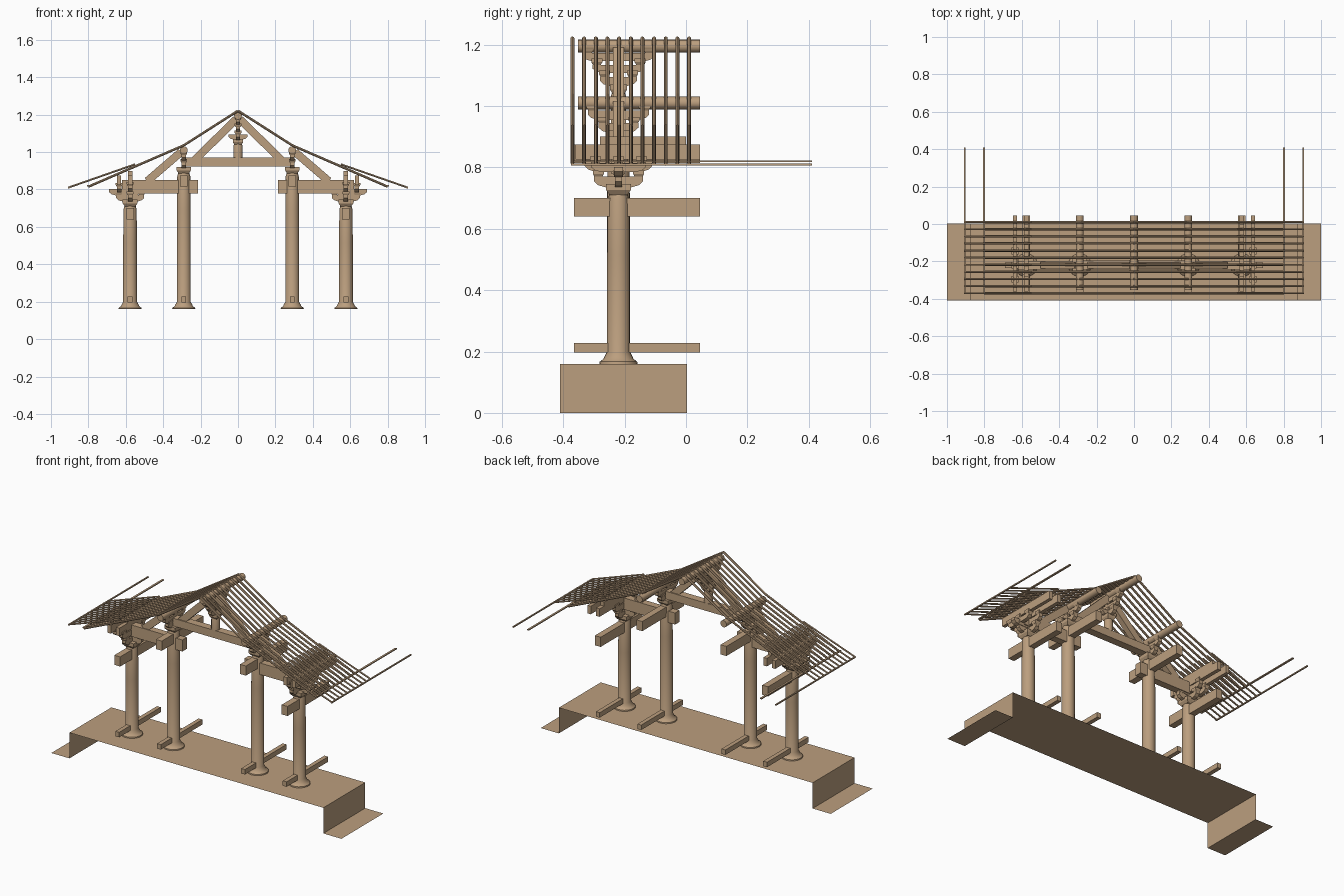
import bpy
import bmesh
import math
from mathutils import Vector

cube = bpy.data.objects.get("Cube")
if cube:
    bpy.data.objects.remove(cube, do_unlink=True)

wood = bpy.data.materials.new("tan_timber")
wood.use_nodes = True
TAN = (0.50, 0.345, 0.21, 1)
wood.diffuse_color = TAN
wood.node_tree.nodes["Principled BSDF"].inputs["Base Color"].default_value = TAN

YC = -0.22                 # row of columns
Y0, Y1 = -0.365, 0.045     # run of the long members


def finish(name, bm, smooth=False):
    bmesh.ops.recalc_face_normals(bm, faces=bm.faces)
    mesh = bpy.data.meshes.new(name)
    bm.to_mesh(mesh)
    bm.free()
    mesh.materials.append(wood)
    obj = bpy.data.objects.new(name, mesh)
    bpy.context.collection.objects.link(obj)
    if smooth:
        bpy.ops.object.select_all(action="DESELECT")
        obj.select_set(True)
        bpy.context.view_layer.objects.active = obj
        bpy.ops.object.shade_smooth_by_angle(angle=math.radians(40))
    return obj


def prism(name, profile, to_world, half):
    """Extrude a 2D profile between -half and +half."""
    bm = bmesh.new()
    rings = [[bm.verts.new(to_world(u, v, s)) for u, v in profile] for s in (-half, half)]
    bm.faces.new(rings[0])
    bm.faces.new(rings[1])
    n = len(profile)
    for i in range(n):
        j = (i + 1) % n
        bm.faces.new((rings[0][i], rings[0][j], rings[1][j], rings[1][i]))
    return finish(name, bm)


def box(name, x0, x1, y0, y1, z0, z1):
    rect = [(x0, z0), (x1, z0), (x1, z1), (x0, z1)]
    mid, half = (y0 + y1) / 2, (y1 - y0) / 2
    return prism(name, rect, lambda u, v, s: (u, mid + s, v), half)


def arm(name, x, y, z, length, height, width, axis):
    """Boat-shaped bracket arm with rounded lower ends."""
    a, c = length / 2, min(height * 1.1, length / 3)
    side = [(a, height), (a, height * 0.55), (a - c * 0.35, height * 0.2), (a - c, 0)]
    profile = side + [(-u, v) for u, v in reversed(side)]
    if axis == "x":
        return prism(name, profile, lambda u, v, s: (x + u, y + s, z + v), width / 2)
    return prism(name, profile, lambda u, v, s: (x + s, y + u, z + v), width / 2)


def block(name, x, y, z, size, height):
    """Square bearing block, tapered in its lower half."""
    bm = bmesh.new()
    rings = []
    for r, h in ((size * 0.36, 0), (size * 0.5, height * 0.45), (size * 0.5, height)):
        rings.append([bm.verts.new((x + i * r, y + j * r, z + h))
                      for i, j in ((-1, -1), (1, -1), (1, 1), (-1, 1))])
    bm.faces.new(rings[0])
    bm.faces.new(rings[-1])
    for a, b in zip(rings, rings[1:]):
        for i in range(4):
            j = (i + 1) % 4
            bm.faces.new((a[i], a[j], b[j], b[i]))
    return finish(name, bm)


def lathe(name, x, y, profile, sides=24):
    bm = bmesh.new()
    rings = [[bm.verts.new((x + r * math.cos(math.tau * k / sides),
                            y + r * math.sin(math.tau * k / sides), z))
              for k in range(sides)] for r, z in profile]
    bm.faces.new(rings[0])
    bm.faces.new(rings[-1])
    for a, b in zip(rings, rings[1:]):
        for i in range(sides):
            j = (i + 1) % sides
            bm.faces.new((a[i], a[j], b[j], b[i]))
    return finish(name, bm, True)


def rod(name, p, q, radius, sides=8):
    p, q = Vector(p), Vector(q)
    turn = (q - p).to_track_quat("Z", "Y").to_matrix().to_4x4()
    turn.translation = (p + q) / 2
    bm = bmesh.new()
    bmesh.ops.create_cone(bm, cap_ends=True, segments=sides, radius1=radius,
                          radius2=radius, depth=(q - p).length, matrix=turn)
    return finish(name, bm, True)


def strut(name, p, q, height, width):
    """Sloping rectangular timber in the frame plane."""
    p, q = Vector(p), Vector(q)
    d = (q - p).normalized() * height / 2
    n = Vector((-d.y, d.x))
    return prism(name, [p + n, q + n, q - n, p - n],
                 lambda u, v, s: (u, YC + s, v), width / 2)


# Base: one open folded sheet
bm = bmesh.new()
fold = [(-1, 0), (-0.875, 0), (-0.875, 0.16), (0.875, 0.16), (0.875, 0), (1, 0)]
edges = [[bm.verts.new((x, y, z)) for x, z in fold] for y in (-0.41, 0.003)]
for i in range(len(fold) - 1):
    bm.faces.new((edges[0][i], edges[0][i + 1], edges[1][i + 1], edges[1][i]))
finish("base_platform", bm)


def column(name, x, top):
    foot = [(0.062, 0.16), (0.061, 0.167), (0.049, 0.176), (0.045, 0.185), (0.037, 0.2)]
    lathe(name, x, YC, foot + [(0.037, top - 0.2), (0.035, top - 0.02), (0.029, top)])
    box(name + "_floor_rail", x - 0.013, x + 0.013, Y0, Y1, 0.197, 0.228)
    box(name + "_head_rail", x - 0.02, x + 0.02, Y0, Y1, top - 0.075, top - 0.015)


def arm_with_blocks(name, x, z, length, height, axis="y", size=0.036):
    arm(name, x, YC, z, length, height, 0.024, axis)
    for t in (-1, 0, 1):
        d = t * (length / 2 - size * 0.4)
        dx, dy = (d, 0) if axis == "x" else (0, d)
        block(name + "_block", x + dx, YC + dy, z + height, size, 0.02)


for side, s in (("left", 1), ("right", -1)):
    # Outer column with its eave bracket set
    x = 0.577 * s
    column(side + "_outer_column", x, 0.715)
    block(side + "_outer_capital", x, YC, 0.71, 0.08, 0.036)
    arm_with_blocks(side + "_lower_bracket", x, 0.735, 0.16, 0.035)
    arm_with_blocks(side + "_cross_bracket", x, 0.735, 0.15, 0.035, "x")
    arm_with_blocks(side + "_upper_bracket", x, 0.785, 0.22, 0.035)
    arm(side + "_eave_cantilever", 0.60 * s, YC, 0.768, 0.18, 0.034, 0.03, "x")
    arm_with_blocks(side + "_eave_bracket", 0.636 * s, 0.785, 0.18, 0.03)
    box(side + "_outer_eave_purlin", 0.636 * s - 0.011, 0.636 * s + 0.011, -0.36, Y1, 0.825, 0.875)
    box(side + "_inner_eave_purlin", x - 0.012, x + 0.012, -0.36, Y1, 0.825, 0.875)
    box(side + "_eave_cap_rail", x - 0.012, x + 0.012, -0.28, 0.0, 0.87, 0.9)

    # Aisle tie beam running through the inner column
    xa, xb = sorted((0.214 * s, 0.62 * s))
    box(side + "_aisle_beam", xa, xb, YC - 0.022, YC + 0.022, 0.778, 0.85)

    # Inner column, bracket set and middle purlin
    x = 0.29 * s
    column(side + "_inner_column", x, 0.89)
    block(side + "_inner_capital", x, YC, 0.885, 0.075, 0.035)
    arm_with_blocks(side + "_inner_lower_bracket", x, 0.912, 0.13, 0.032)
    arm_with_blocks(side + "_inner_upper_bracket", x, 0.955, 0.2, 0.03)
    rod(side + "_middle_purlin", (x, -0.352, 1.01), (x, Y1, 1.01), 0.021, 16)

    # Sloping braces
    strut(side + "_upper_brace", (0.235 * s, 0.955), (0.01 * s, 1.175), 0.042, 0.035)
    strut(side + "_lower_brace", (0.485 * s, 0.845), (0.305 * s, 1.0), 0.042, 0.035)

    # Rafters and eave battens
    for i in range(11):
        y = -0.37 + i * 0.038
        rod(side + "_upper_rafter", (0, y, 1.221), (0.29 * s, y, 1.036), 0.0065)
        rod(side + "_lower_rafter", (0.29 * s, y, 1.036), (0.8 * s, y, 0.815), 0.0065)
        rod(side + "_flying_rafter", (0.55 * s, y, 0.935), (0.908 * s, y, 0.81), 0.005)
    box(side + "_inner_eave_batten", 0.802 * s - 0.006, 0.802 * s + 0.006, -0.375, 0.41, 0.817, 0.823)
    box(side + "_outer_eave_batten", 0.906 * s - 0.004, 0.906 * s + 0.004, -0.375, 0.41, 0.806, 0.813)

# Central tie beam, king post and ridge
box("central_beam", -0.29, 0.29, YC - 0.024, YC + 0.024, 0.922, 0.97)
lathe("king_post", 0, YC, [(0.025, 0.965), (0.025, 1.03), (0.021, 1.045)])
block("king_post_capital", 0, YC, 1.04, 0.055, 0.03)
arm("ridge_cross_bracket", 0, YC, 1.065, 0.1, 0.03, 0.024, "x")
arm_with_blocks("ridge_lower_bracket", 0, 1.065, 0.12, 0.03)
arm_with_blocks("ridge_middle_bracket", 0, 1.108, 0.17, 0.026)
arm_with_blocks("ridge_upper_bracket", 0, 1.146, 0.23, 0.026)
rod("ridge_purlin", (0, -0.352, 1.195), (0, Y1, 1.195), 0.021, 16)
